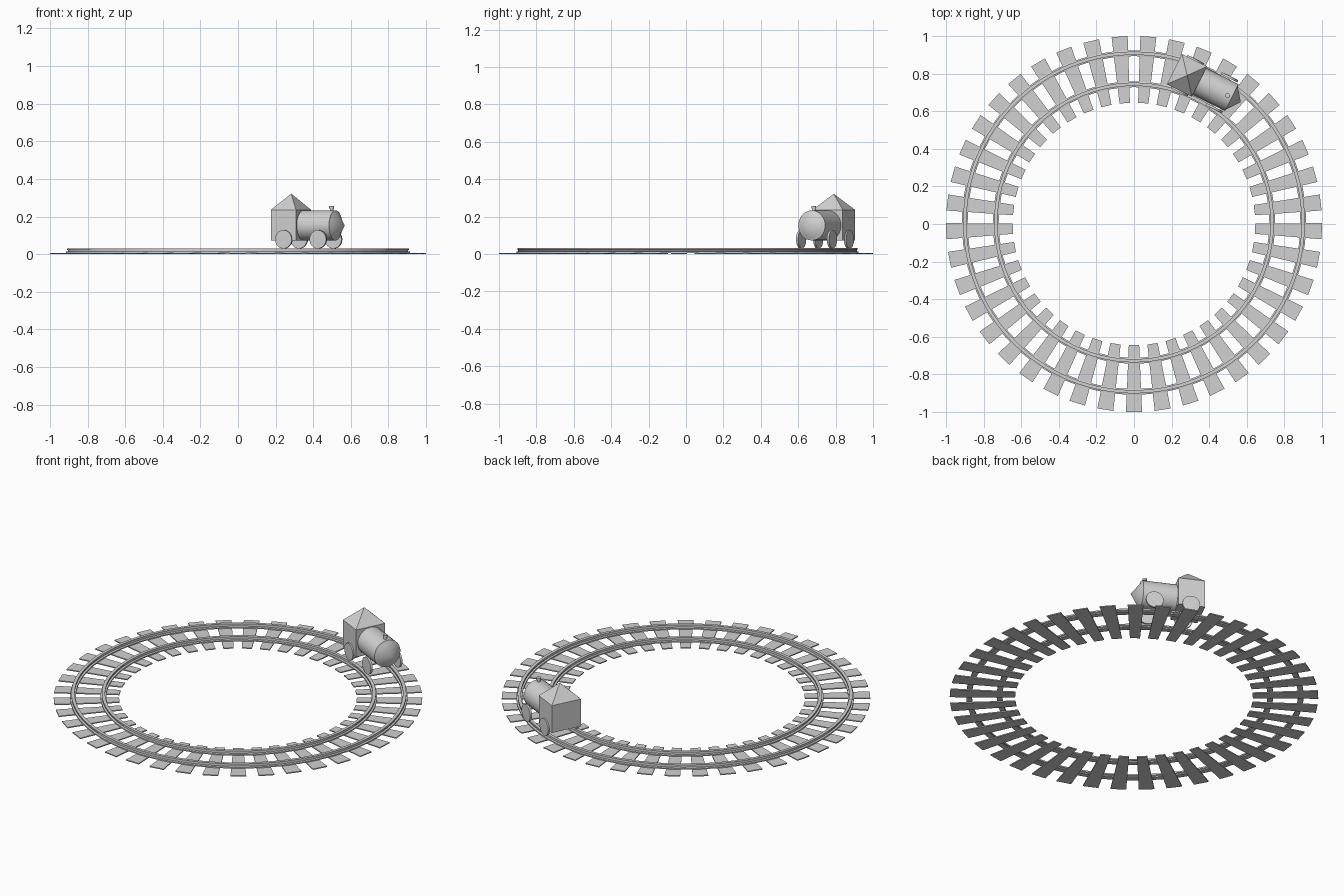
import bpy, bmesh, math
from mathutils import Matrix, Vector

if "Cube" in bpy.data.objects:
    bpy.data.objects.remove(bpy.data.objects["Cube"])

grey = bpy.data.materials.new("light_grey")
grey.diffuse_color = (0.64, 0.64, 0.64, 1)
grey.use_nodes = True
grey.node_tree.nodes["Principled BSDF"].inputs["Base Color"].default_value = grey.diffuse_color


def finish(name, bm, matrix=None, smooth=False):
    bmesh.ops.recalc_face_normals(bm, faces=bm.faces[:])
    me = bpy.data.meshes.new(name)
    bm.to_mesh(me)
    bm.free()
    ob = bpy.data.objects.new(name, me)
    bpy.context.collection.objects.link(ob)
    me.materials.append(grey)
    if matrix is not None:
        ob.matrix_world = matrix
    if smooth:
        bpy.ops.object.select_all(action='DESELECT')
        ob.select_set(True)
        bpy.context.view_layer.objects.active = ob
        bpy.ops.object.shade_smooth_by_angle(angle=math.radians(30))
    return ob


def lathe(name, profile, steps, matrix=None, closed=False, smooth=True):
    """Spin (radius, height) points around local z."""
    bm = bmesh.new()
    vs = [bm.verts.new((r, 0, z)) for r, z in profile]
    es = [bm.edges.new(p) for p in zip(vs, vs[1:])]
    if closed:
        es.append(bm.edges.new((vs[-1], vs[0])))
    bmesh.ops.spin(bm, geom=vs + es, cent=(0, 0, 0), axis=(0, 0, 1),
                   angle=2 * math.pi, steps=steps, use_duplicate=False)
    bmesh.ops.remove_doubles(bm, verts=bm.verts[:], dist=1e-5)
    return finish(name, bm, matrix, smooth)


# Sleepers: 41 radial wedges
bm = bmesh.new()
N, HALF, TH = 41, math.radians(2.45), 0.006
for i in range(N):
    a = -math.pi / 2 + i * 2 * math.pi / N
    quad = [(0.645, -HALF), (1.0, -HALF), (1.0, HALF), (0.645, HALF)]
    f = bm.faces.new([bm.verts.new((r * math.cos(a + d), r * math.sin(a + d), 0))
                      for r, d in quad])
    top = bmesh.ops.extrude_face_region(bm, geom=[f])["geom"]
    bmesh.ops.translate(bm, vec=(0, 0, TH),
                        verts=[v for v in top if isinstance(v, bmesh.types.BMVert)])
finish("sleepers", bm)

# Rails: flat foot and raised head swept round the circle
half = [(0.0155, 0.006), (0.0155, 0.013), (0.005, 0.015), (0.005, 0.022),
        (0.009, 0.023), (0.009, 0.031)]
section = half + [(-x, z) for x, z in reversed(half)]
for name, radius in (("outer_rail", 0.9), ("inner_rail", 0.735)):
    lathe(name, [(radius + x, z) for x, z in section], 96,
          Matrix.Translation((0, 0.008, 0)), closed=True)

# Engine frame: local x forward, origin under the cab
ENGINE = Matrix.Translation((0.283, 0.79, 0)) @ Matrix.Rotation(math.radians(-26.5), 4, 'Z')
FORWARD = Matrix.Rotation(math.pi / 2, 4, 'Y')

# Cab with pyramid roof
bm = bmesh.new()
rings = [[bm.verts.new((x, y, z)) for x, y in
          ((-0.076, -0.09), (0.073, -0.09), (0.073, 0.09), (-0.076, 0.09))]
         for z in (0.073, 0.236)]
apex = bm.verts.new((0, 0, 0.322))
bm.faces.new(rings[0])
for i in range(4):
    j = (i + 1) % 4
    bm.faces.new((rings[0][i], rings[0][j], rings[1][j], rings[1][i]))
    bm.faces.new((rings[1][i], rings[1][j], apex))
finish("cab", bm, ENGINE)

# Boiler with a rim and a conical nose
lathe("boiler", [(0, 0.065), (0.08, 0.065), (0.08, 0.264), (0.066, 0.268), (0, 0.318)], 32,
      ENGINE @ Matrix.Translation((0, 0, 0.153)) @ FORWARD)

# Chimney with wider cap
lathe("chimney", [(0, 0.22), (0.009, 0.22), (0.009, 0.243), (0.013, 0.244),
                  (0.013, 0.256), (0, 0.257)], 16,
      ENGINE @ Matrix.Translation((0.24, 0, 0)))

# Wheels: plain discs
for end, x in (("rear", 0.002), ("front", 0.206)):
    for side, s in (("left", 1), ("right", -1)):
        turn = Matrix.Rotation(-s * math.pi / 2, 4, 'X')
        lathe(f"{end}_{side}_wheel",
              [(0, -0.006), (0.049, -0.006), (0.049, 0.006), (0, 0.007)],
              32, ENGINE @ Matrix.Translation((x, s * 0.092, 0.079)) @ turn)
